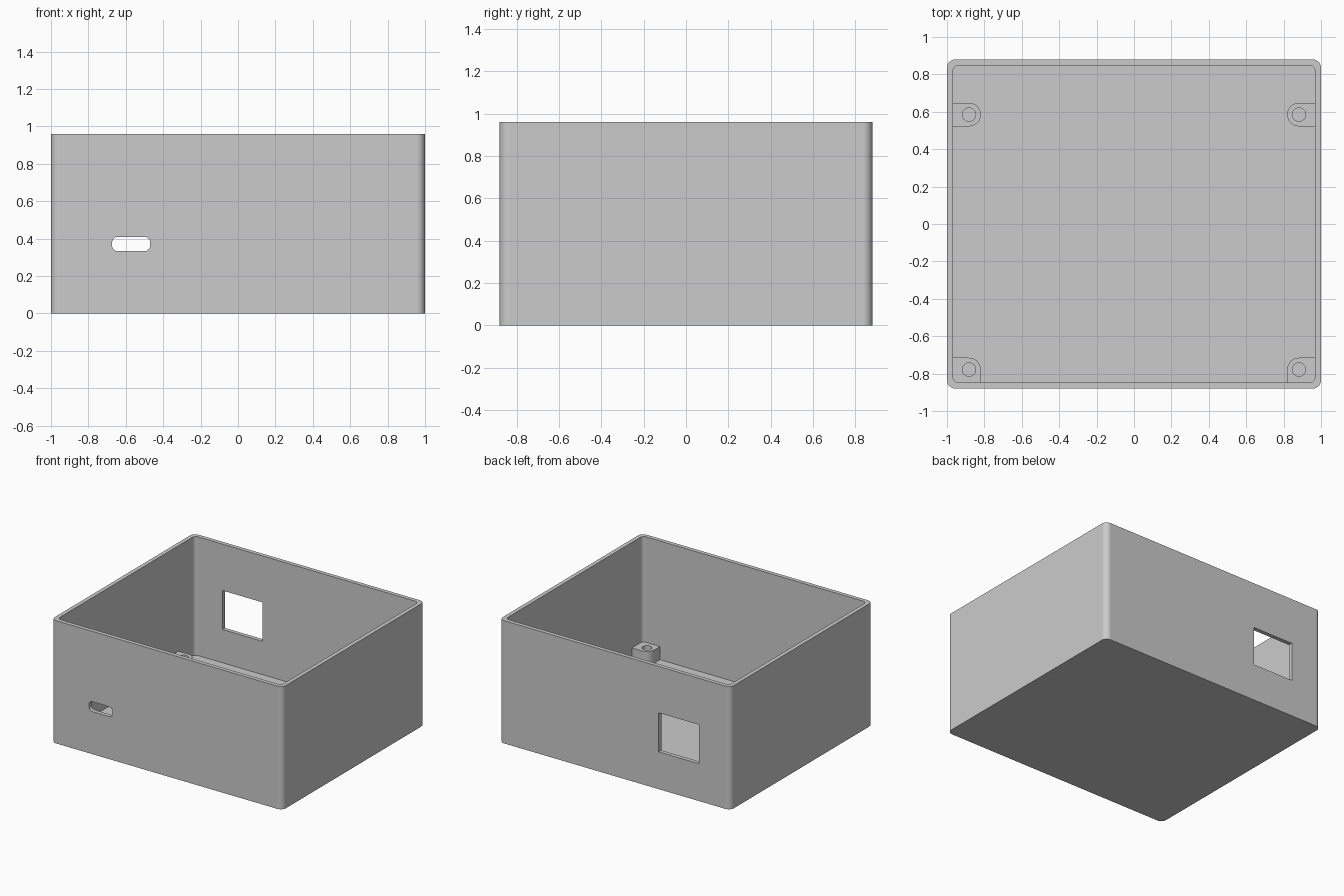
import bpy
import bmesh
from math import cos, sin, pi, radians
from mathutils import Matrix

if "Cube" in bpy.data.objects:
    bpy.data.objects.remove(bpy.data.objects["Cube"])

HALF_X, HALF_Y, HEIGHT = 1.0, 0.88, 0.96
WALL = 0.032
BOSS_TOP = 0.135

grey = bpy.data.materials.new("grey plastic")
grey.use_nodes = True
colour = (0.6, 0.6, 0.6, 1)
grey.diffuse_color = colour
grey.node_tree.nodes["Principled BSDF"].inputs["Base Color"].default_value = colour


def rounded_rect(x0, x1, y0, y1, radii, steps=8):
    """Counter-clockwise outline; radii start at the low corner."""
    corners = [(x0, y0, 1, 1), (x1, y0, -1, 1), (x1, y1, -1, -1), (x0, y1, 1, -1)]
    points = []
    for i, ((x, y, sx, sy), r) in enumerate(zip(corners, radii)):
        if r == 0:
            points.append((x, y))
            continue
        for k in range(steps + 1):
            a = pi + (i + k / steps) * pi / 2
            points.append((x + sx * r + r * cos(a), y + sy * r + r * sin(a)))
    return points


def prism(name, outline, low, high, upright=False):
    """Extrude an outline along z, or along y when upright (outline is x, z)."""
    bm = bmesh.new()
    base = bm.faces.new([bm.verts.new((x, y, low)) for x, y in outline])
    top = bmesh.ops.extrude_face_region(bm, geom=[base])
    verts = [v for v in top["geom"] if isinstance(v, bmesh.types.BMVert)]
    bmesh.ops.translate(bm, verts=verts, vec=(0, 0, high - low))
    if upright:
        bm.transform(Matrix(((1, 0, 0, 0), (0, 0, 1, 0), (0, 1, 0, 0), (0, 0, 0, 1))))
    bmesh.ops.recalc_face_normals(bm, faces=bm.faces[:])
    mesh = bpy.data.meshes.new(name)
    bm.to_mesh(mesh)
    bm.free()
    mesh.materials.append(grey)
    obj = bpy.data.objects.new(name, mesh)
    bpy.context.collection.objects.link(obj)
    return obj


def select(obj):
    bpy.ops.object.select_all(action="DESELECT")
    obj.select_set(True)
    bpy.context.view_layer.objects.active = obj


def cut(obj, cutter):
    mod = obj.modifiers.new("cut", "BOOLEAN")
    mod.operation, mod.solver, mod.object = "DIFFERENCE", "EXACT", cutter
    select(obj)
    bpy.ops.object.modifier_apply(modifier=mod.name)
    bpy.data.objects.remove(cutter)


def finish(obj):
    select(obj)
    bpy.ops.object.shade_smooth_by_angle(angle=radians(30))
    obj.modifiers.new("even shading", "WEIGHTED_NORMAL").keep_sharp = True


# Open box with rounded vertical corners
box = prism("box_shell", rounded_rect(-HALF_X, HALF_X, -HALF_Y, HALF_Y, [0.045] * 4), 0, HEIGHT)
in_x, in_y = HALF_X - WALL, HALF_Y - WALL
cut(box, prism("cavity", rounded_rect(-in_x, in_x, -in_y, in_y, [0.03] * 4), WALL, HEIGHT + 0.1))

# Rounded slot in the front wall, square window in the back wall
cut(box, prism("slot", rounded_rect(-0.673, -0.47, 0.333, 0.41, [0.03] * 4), -1, -0.8, True))
cut(box, prism("window", rounded_rect(-0.73, -0.38, 0.292, 0.597, [0] * 4), 0.8, 1, True))
finish(box)

# Screw bosses: free-standing pair on the side walls, and a pair in the front corners
PIN_X, R, HOLE = 0.882, 0.063, 0.036
embed = in_x + 0.01
for side, label in ((-1, "right"), (1, "left")):
    x0, x1 = sorted((side * (PIN_X - R), side * embed))
    left_r, right_r = (R, 0) if side > 0 else (0, R)
    for place, y, y0 in (("back", 0.585, 0.585 - R), ("front", -0.778, -in_y - 0.01)):
        low = 1 if place == "back" else 0
        radii = [left_r * low, right_r * low, right_r, left_r]
        boss = prism(f"screw_boss_{place}_{label}",
                     rounded_rect(x0, x1, y0, y + R, radii), WALL - 0.01, BOSS_TOP)
        x = side * PIN_X
        cut(boss, prism("hole", rounded_rect(x - HOLE, x + HOLE, y - HOLE, y + HOLE, [HOLE * 0.999] * 4),
                        0, BOSS_TOP + 0.1))
        finish(boss)
